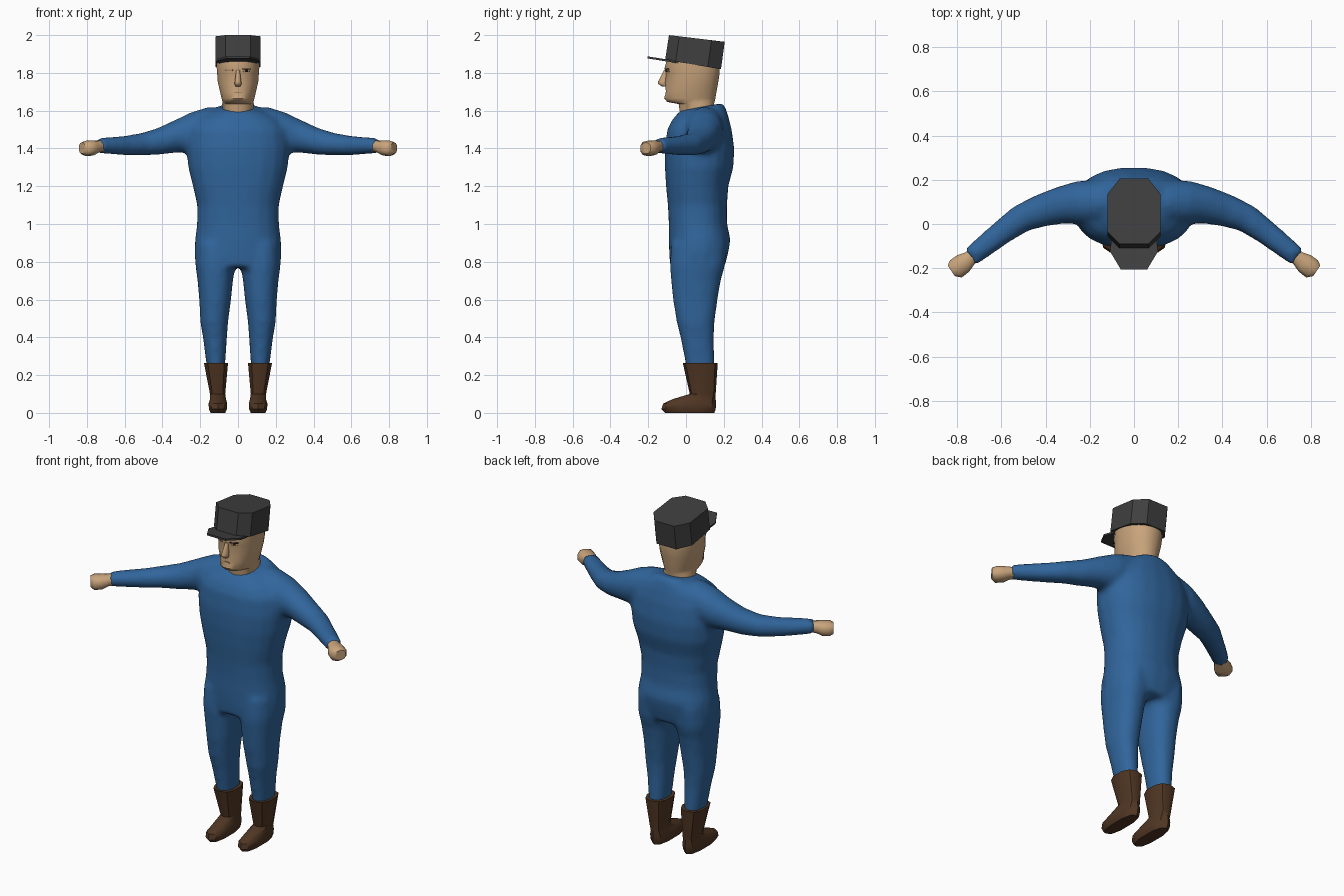
import bpy, bmesh, math
from mathutils import Vector

if "Cube" in bpy.data.objects:
    bpy.data.objects.remove(bpy.data.objects["Cube"])


def material(name, rgb):
    m = bpy.data.materials.new(name)
    m.diffuse_color = (*rgb, 1)
    m.use_nodes = True
    m.node_tree.nodes["Principled BSDF"].inputs["Base Color"].default_value = m.diffuse_color
    return m


BLUE = material("blue cloth", (0.03, 0.13, 0.33))
SKIN = material("skin", (0.58, 0.37, 0.2))
BROWN = material("brown leather", (0.08, 0.037, 0.017))
GREY = material("charcoal", (0.05, 0.05, 0.05))
BLACK = material("eye black", (0.015, 0.012, 0.01))
TAN = material("lid tan", (0.36, 0.22, 0.12))


def flat(z, x0, x1, y0, y1, tilt=0):
    """Horizontal section given by its extents."""
    return (Vector(((x0 + x1) / 2, (y0 + y1) / 2, z)),
            Vector(((x1 - x0) / 2, 0, 0)), Vector((0, (y1 - y0) / 2, tilt)))


def limb(x, y, z, r, rz, yaw):
    """Upright section across a sideways limb."""
    return (Vector((x, y, z)), Vector((math.sin(yaw), math.cos(yaw), 0)) * r, Vector((0, 0, rz)))


def loft(bm, sections, n=16, power=2.3, side=1):
    """Closed skin through superellipse sections; side=-1 mirrors in x."""
    rings = []
    for c, u, v in sections:
        ring = []
        for i in range(n):
            a = 2 * math.pi * (i + 0.5) / n
            ca, sa = math.cos(a), math.sin(a)
            p = c + u * math.copysign(abs(ca) ** (2 / power), ca) \
                  + v * math.copysign(abs(sa) ** (2 / power), sa)
            ring.append(bm.verts.new((p.x * side, p.y, p.z)))
        rings.append(ring)
    skin_rings(bm, rings)


def skin_rings(bm, rings):
    n = len(rings[0])
    for a, b in zip(rings, rings[1:]):
        for i in range(n):
            j = (i + 1) % n
            bm.faces.new((a[i], a[j], b[j], b[i]))
    bm.faces.new(rings[0][::-1])
    bm.faces.new(rings[-1])


def finish(bm, name, mat, angle=None):
    bmesh.ops.recalc_face_normals(bm, faces=bm.faces)
    me = bpy.data.meshes.new(name)
    bm.to_mesh(me)
    bm.free()
    me.materials.append(mat)
    ob = bpy.data.objects.new(name, me)
    bpy.context.collection.objects.link(ob)
    if angle:
        bpy.ops.object.select_all(action='DESELECT')
        ob.select_set(True)
        bpy.context.view_layer.objects.active = ob
        bpy.ops.object.shade_smooth_by_angle(angle=math.radians(angle))
    return ob


def plate(name, loc, size, yaw, mat):
    bm = bmesh.new()
    bmesh.ops.create_cube(bm, size=1)
    for v in bm.verts:
        v.co = Vector(v.co[i] * size[i] for i in range(3))
    ob = finish(bm, name, mat)
    ob.location = loc
    ob.rotation_euler.z = yaw
    return ob


# Suit: torso, arms and legs blended into one skin
suit = bmesh.new()
torso = [(0.77, .225, -.085, .205, 0), (0.85, .233, -.09, .225, 0), (0.92, .228, -.092, .237, 0),
         (1.0, .218, -.092, .218, 0), (1.1, .217, -.097, .218, 0), (1.2, .24, -.107, .225, 0),
         (1.3, .265, -.113, .252, 0), (1.4, .275, -.113, .257, 0), (1.5, .265, -.1, .243, 0),
         (1.56, .22, -.075, .225, .01), (1.6, .15, -.045, .21, .015), (1.62, .1, -.03, .195, .02)]
loft(suit, [flat(z, -h, h, a, b, t) for z, h, a, b, t in torso], 20)
for s in (-1, 1):
    loft(suit, [limb(.08, .1, 1.515, .09, .1, 0), limb(.16, .1, 1.51, .1, .11, 0),
                limb(.25, .095, 1.485, .1, .107, .1), limb(.33, .085, 1.465, .085, .088, .25),
                limb(.42, .06, 1.438, .075, .072, .35), limb(.51, .025, 1.422, .065, .06, .55),
                limb(.6, -.04, 1.415, .056, .052, .7), limb(.74, -.15, 1.415, .045, .04, .65)], 16, 2.1, s)
    loft(suit, [flat(.9, .01, .222, -.08, .215), flat(.78, .012, .226, -.086, .208),
                flat(.7, .026, .215, -.08, .185), flat(.6, .036, .206, -.07, .168),
                flat(.48, .052, .2, -.05, .152), flat(.4, .058, .186, -.03, .148),
                flat(.22, .07, .163, .005, .152)], 16, 2.3, s)
body = finish(suit, "suit", BLUE)
rm = body.modifiers.new("blend", 'REMESH')
rm.mode = 'VOXEL'
rm.voxel_size = 0.016
rm.use_smooth_shade = True
sm = body.modifiers.new("relax", 'SMOOTH')
sm.factor = 0.5
sm.iterations = 6

# Head and neck
head = bmesh.new()
loft(head, [flat(z, -h, h, a, b) for z, h, a, b in
            [(1.57, .078, -.03, .14), (1.635, .085, -.04, .15), (1.646, .083, -.1, .152),
             (1.665, .088, -.117, .157), (1.7, .096, -.108, .163), (1.75, .108, -.112, .172),
             (1.8, .112, -.106, .18), (1.825, .114, -.115, .18), (1.88, .114, -.1, .17)]], 20, 2.15)
finish(head, "head", SKIN, 50)
nose = bmesh.new()
loft(nose, [flat(1.815, -.01, .01, -.118, -.08), flat(1.755, -.018, .018, -.15, -.08),
            flat(1.742, -.02, .02, -.15, -.08), flat(1.728, -.014, .014, -.13, -.08)], 8, 2)
finish(nose, "nose", SKIN, 60)

# Face details: one open eye, one closed, and a mouth
plate("open_eye", (.045, -.0985, 1.812), (.036, .008, .012), .4, TAN)
plate("pupil", (.046, -.1005, 1.812), (.014, .008, .012), .4, BLACK)
plate("open_eye_lid", (.045, -.102, 1.821), (.046, .008, .006), .4, BLACK)
plate("closed_eye", (-.045, -.0985, 1.814), (.04, .008, .007), -.4, TAN)
plate("mouth", (0, -.105, 1.697), (.036, .008, .005), 0, TAN)

# Hands and boots
for s, label in ((-1, "left"), (1, "right")):
    hand = bmesh.new()
    loft(hand, [limb(.7, -.125, 1.412, .032, .03, .7), limb(.745, -.157, 1.41, .036, .032, .7),
                limb(.772, -.178, 1.402, .048, .04, .65), limb(.805, -.203, 1.4, .049, .041, .6),
                limb(.826, -.212, 1.402, .03, .03, .6)], 10, 2.4, s)
    finish(hand, label + "_hand", SKIN, 50)
    boot = bmesh.new()
    loft(boot, [flat(0, .066, .146, -.11, .15), flat(.02, .057, .156, -.13, .157),
                flat(.05, .055, .158, -.12, .16), flat(.073, .062, .15, -.07, .157),
                flat(.1, .066, .15, .02, .157), flat(.265, .05, .183, -.017, .168)], 10, 2.5, s)
    finish(boot, label + "_boot", BROWN, 40)

# Cap: tilted eight-sided crown
half = [(.065, .205), (.12, .135), (.12, -.035), (.065, -.09)]
outline = half + [(-x, y) for x, y in reversed(half)]
cap = bmesh.new()
low = [cap.verts.new((x, y - .02, 1.87 - (y + .09) * .172)) for x, y in outline]
high = [cap.verts.new((x, y, 2.0 - (y + .09) * .12)) for x, y in outline]
skin_rings(cap, [low, high])
finish(cap, "cap_crown", GREY)

# Cap visor: thin plate sloping slightly up to the front
half = [(.1, -.04), (.108, -.125), (.06, -.205)]
outline = half + [(-x, y) for x, y in reversed(half)]
visor = bmesh.new()
skin_rings(visor, [[visor.verts.new((x, y, z - (y + .1) * .16)) for x, y in outline]
                   for z in (1.86, 1.871)])
finish(visor, "cap_visor", GREY)
